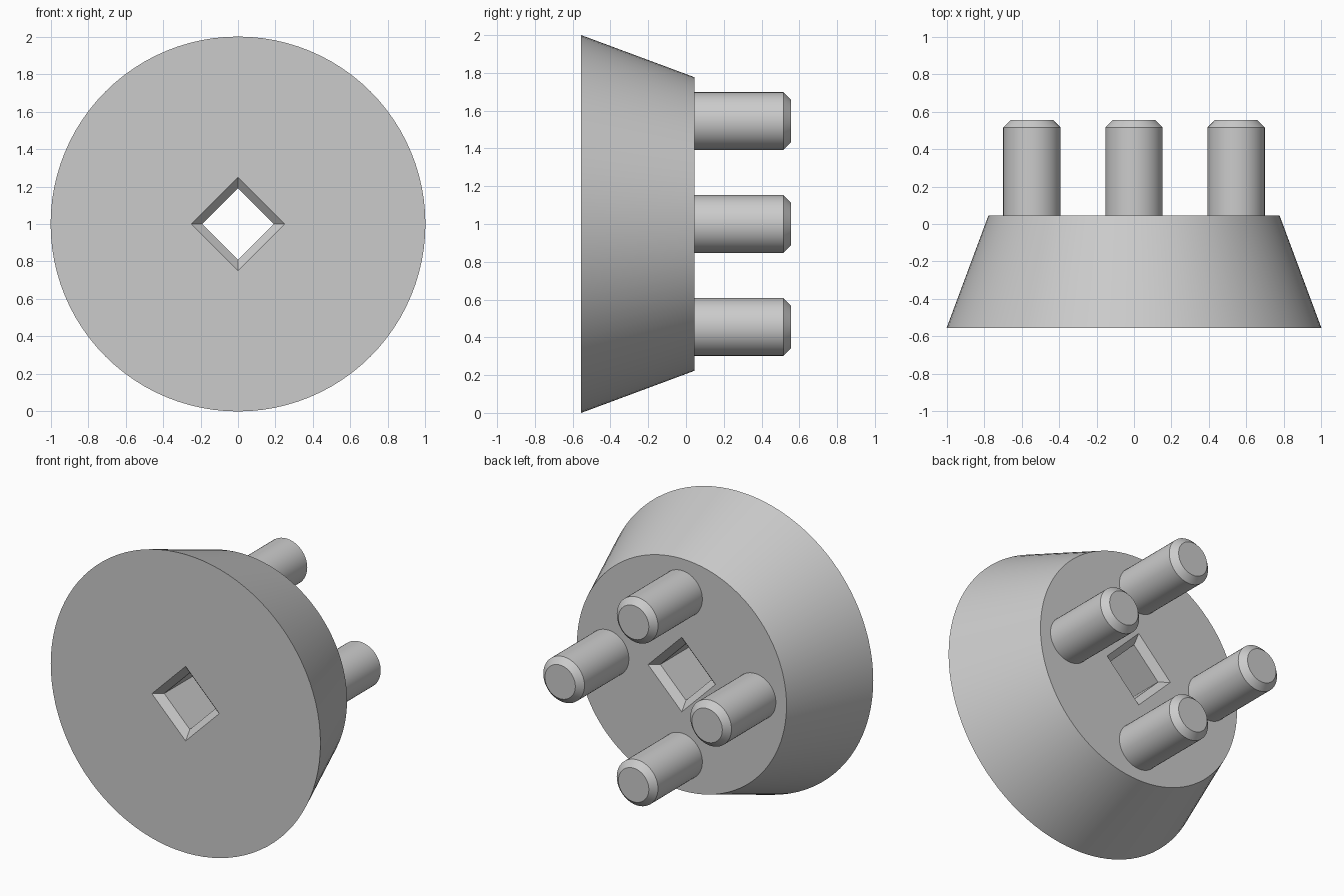
import bpy
import bmesh
import math

if "Cube" in bpy.data.objects:
    bpy.data.objects.remove(bpy.data.objects["Cube"])

# Single plain grey
grey = bpy.data.materials.new("plain_grey")
grey.use_nodes = True
colour = (0.6, 0.6, 0.6, 1)
grey.diffuse_color = colour
grey.node_tree.nodes["Principled BSDF"].inputs["Base Color"].default_value = colour


def loft(name, profile, sides, x=0, z=1):
    """Closed solid along y from (y, radius) rings centred on (x, z)."""
    bm = bmesh.new()
    rings = []
    for y, r in profile:
        angles = [math.tau * i / sides for i in range(sides)]
        rings.append([bm.verts.new((x + r * math.cos(a), y, z + r * math.sin(a)))
                      for a in angles])
    for a, b in zip(rings, rings[1:]):
        for i in range(sides):
            j = (i + 1) % sides
            bm.faces.new((a[i], a[j], b[j], b[i]))
    bm.faces.new(rings[0])
    bm.faces.new(rings[-1])
    bmesh.ops.recalc_face_normals(bm, faces=bm.faces)
    mesh = bpy.data.meshes.new(name)
    bm.to_mesh(mesh)
    bm.free()
    mesh.materials.append(grey)
    obj = bpy.data.objects.new(name, mesh)
    bpy.context.collection.objects.link(obj)
    return obj


def smooth(obj):
    bpy.ops.object.select_all(action="DESELECT")
    obj.select_set(True)
    bpy.context.view_layer.objects.active = obj
    bpy.ops.object.shade_smooth_by_angle(angle=math.radians(25))


FRONT, BACK, TIP = -0.555, 0.045, 0.555
CHAMFER = 0.045

# Tapered round body
body = loft("tapered_body", [(FRONT, 1.0), (BACK, 0.777)], 96)

# Diamond through-hole, chamfered at both mouths
wide, narrow, over = 0.25, 0.19, 0.03
flare = wide + over * (wide - narrow) / CHAMFER
cutter = loft("hole_cutter", [(FRONT - over, flare), (FRONT + CHAMFER, narrow),
                              (BACK - CHAMFER, narrow), (BACK + over, flare)], 4)
cutter.hide_render = True
cut = body.modifiers.new("diamond_hole", "BOOLEAN")
cut.operation = "DIFFERENCE"
cut.solver = "EXACT"
cut.object = cutter
bpy.context.view_layer.objects.active = body
bpy.ops.object.modifier_apply(modifier=cut.name)
bpy.data.objects.remove(cutter)
smooth(body)

# Four chamfered pins on the back
spread, radius, bevel = 0.545, 0.153, 0.04
for name, dx, dz in (("left", 1, 0), ("right", -1, 0), ("upper", 0, 1), ("lower", 0, -1)):
    pin = loft(name + "_pin", [(BACK, radius), (TIP - bevel, radius), (TIP, radius - bevel)],
               48, dx * spread, 1 + dz * spread)
    smooth(pin)
